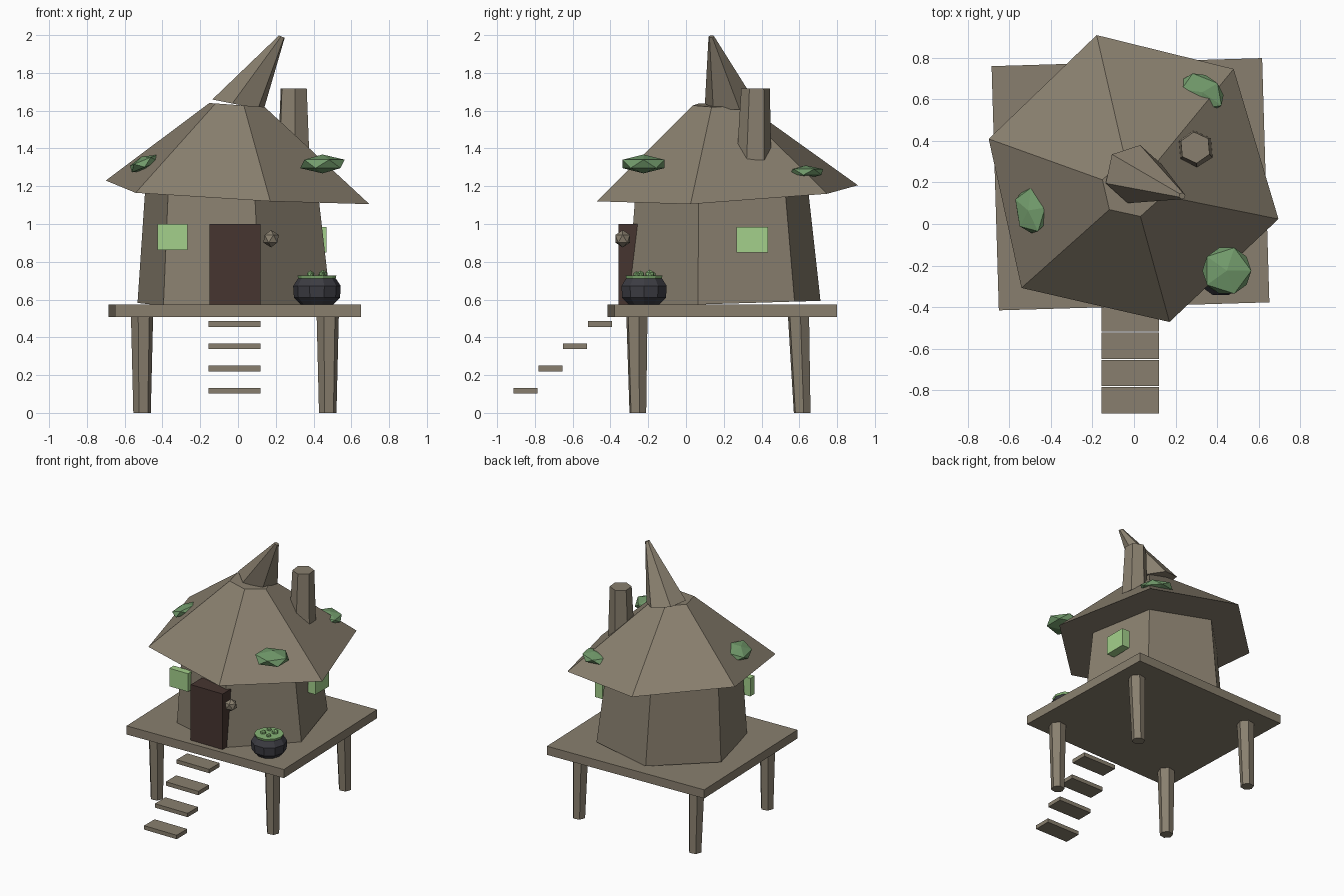
import bpy, bmesh, math
from mathutils import Vector, Matrix

cube = bpy.data.objects.get("Cube")
if cube:
    bpy.data.objects.remove(cube)


def material(name, rgb):
    m = bpy.data.materials.new(name)
    m.use_nodes = True
    m.diffuse_color = (*rgb, 1)
    m.node_tree.nodes["Principled BSDF"].inputs["Base Color"].default_value = (*rgb, 1)
    return m


WOOD = material("weathered_wood", (.25, .213, .157))
DOOR = material("dark_door_wood", (.062, .036, .03))
GLOW = material("window_green", (.37, .63, .26))
MOSS = material("moss_green", (.17, .33, .15))
IRON = material("pot_iron", (.045, .045, .055))
BREW = material("brew_green", (.24, .46, .18))


def finish(name, bm, mat):
    bmesh.ops.recalc_face_normals(bm, faces=bm.faces)
    me = bpy.data.meshes.new(name)
    bm.to_mesh(me)
    bm.free()
    me.materials.append(mat)
    ob = bpy.data.objects.new(name, me)
    bpy.context.collection.objects.link(ob)
    return ob


def loft(name, rings, mat):
    """Skin closed rings of points and cap both ends."""
    bm = bmesh.new()
    loops = [[bm.verts.new(p) for p in ring] for ring in rings]
    for a, b in zip(loops, loops[1:]):
        for i in range(len(a)):
            j = (i + 1) % len(a)
            bm.faces.new((a[i], a[j], b[j], b[i]))
    bm.faces.new(loops[0])
    bm.faces.new(loops[-1])
    return finish(name, bm, mat)


def ring(centre, radius, sides=6, phase=0, slope=(0, 0)):
    """Regular polygon, tilted by a height slope along x and y."""
    pts = []
    for i in range(sides):
        a = math.radians(phase) + math.tau * i / sides
        d = Vector((math.cos(a), math.sin(a), 0)) * radius
        d.z = d.x * slope[0] + d.y * slope[1]
        pts.append(Vector(centre) + d)
    return pts


def box(name, lo, hi, mat, turn=0):
    lo, hi = Vector(lo), Vector(hi)
    bm = bmesh.new()
    m = (Matrix.Translation((lo + hi) / 2) @ Matrix.Rotation(math.radians(turn), 4, 'Z')
         @ Matrix.Diagonal((*(hi - lo), 1)))
    bmesh.ops.create_cube(bm, size=1, matrix=m)
    return finish(name, bm, mat)


def nugget(name, centre, size, mat, tilt=(0, 0, 0)):
    bm = bmesh.new()
    m = Matrix.Translation(centre)
    for angle, axis in zip(tilt, "XYZ"):
        m = m @ Matrix.Rotation(math.radians(angle), 4, axis)
    bmesh.ops.create_icosphere(bm, subdivisions=1, radius=1,
                               matrix=m @ Matrix.Diagonal((*size, 1)))
    return finish(name, bm, mat)


# Platform, legs and floating steps
box("platform", (-.669, -.397, .507), (.635, .78, .573), WOOD, turn=1.7)
for side, x in (("right", -.508), ("left", .475)):
    for end, y_top, y_foot in (("front", -.26, -.255), ("back", .595, .615)):
        loft(f"{end}_{side}_leg",
             [ring((x, y_foot, 0), .047, phase=10),
              ring((x, y_top, .53), .06, phase=10)], WOOD)
for i in range(4):
    y, z = -.912 + .131 * i, .102 + .118 * i
    box(f"step_{i + 1}", (-.156, y, z), (.12, y + .127, z + .03), WOOD)

# Tapered six-sided hut
loft("walls", [ring((-.02, .2, .578), .53, phase=45, slope=(0, .03)),
               ring((-.035, .19, 1.19), .472, phase=45)], WOOD)

# Crooked roof: uneven eave gathered into a small crown
eave = [Vector(p) for p in ((.48, .747, 1.16), (-.18, .91, 1.205), (-.7, .41, 1.23),
                            (-.542, -.308, 1.165), (.171, -.472, 1.12), (.696, .024, 1.105))]
crown = [Vector((-.005 + p.x * .21, .175 + (p.y - .22) * .2, 1.63 - p.x * .015)) for p in eave]
loft("roof", [eave, crown], WOOD)

# Leaning spire and chimney
loft("roof_spire", [ring((0, .24, 1.632), .143, phase=18, slope=(-.2, 0)),
                    ring((.232, .135, 1.992), .016, phase=18, slope=(-.4, 0))], WOOD)
loft("chimney", [ring((.295, .36, 1.34), .092, phase=35),
                 ring((.295, .368, 1.717), .076, phase=35)], WOOD)

# Door with a faceted knob, and glowing windows
box("door", (-.15, -.357, .575), (.12, -.22, 1.0), DOOR)
nugget("door_knob", (.175, -.335, .922), (.046,) * 3, WOOD)
box("front_window", (-.425, -.222, .862), (-.267, -.17, 1.0), GLOW)
box("left_window", (.405, .267, .85), (.468, .433, .985), GLOW)

# Moss clumps on the roof
nugget("moss_front", (.447, -.225, 1.318), (.132, .13, .05), MOSS)
nugget("moss_right", (-.495, .065, 1.32), (.09, .125, .04), MOSS, tilt=(0, -22, 10))
nugget("moss_back", (.33, .635, 1.275), (.125, .09, .035), MOSS, tilt=(0, 0, -35))

# Round pot of bubbling brew
px, py = .418, -.222
loft("pot", [ring((px, py, z), r, sides=10) for z, r in
             ((.573, .085), (.61, .122), (.672, .126), (.712, .1))], IRON)
loft("brew", [ring((px, py, z), r, sides=10) for z, r in ((.71, .098), (.728, .103))], BREW)
for i, (dx, dy, r) in enumerate(((-.035, -.02, .022), (.03, .03, .026),
                                 (.025, -.04, .018), (-.03, .045, .018))):
    nugget(f"bubble_{i + 1}", (px + dx, py + dy, .732), (r, r, r), BREW)
